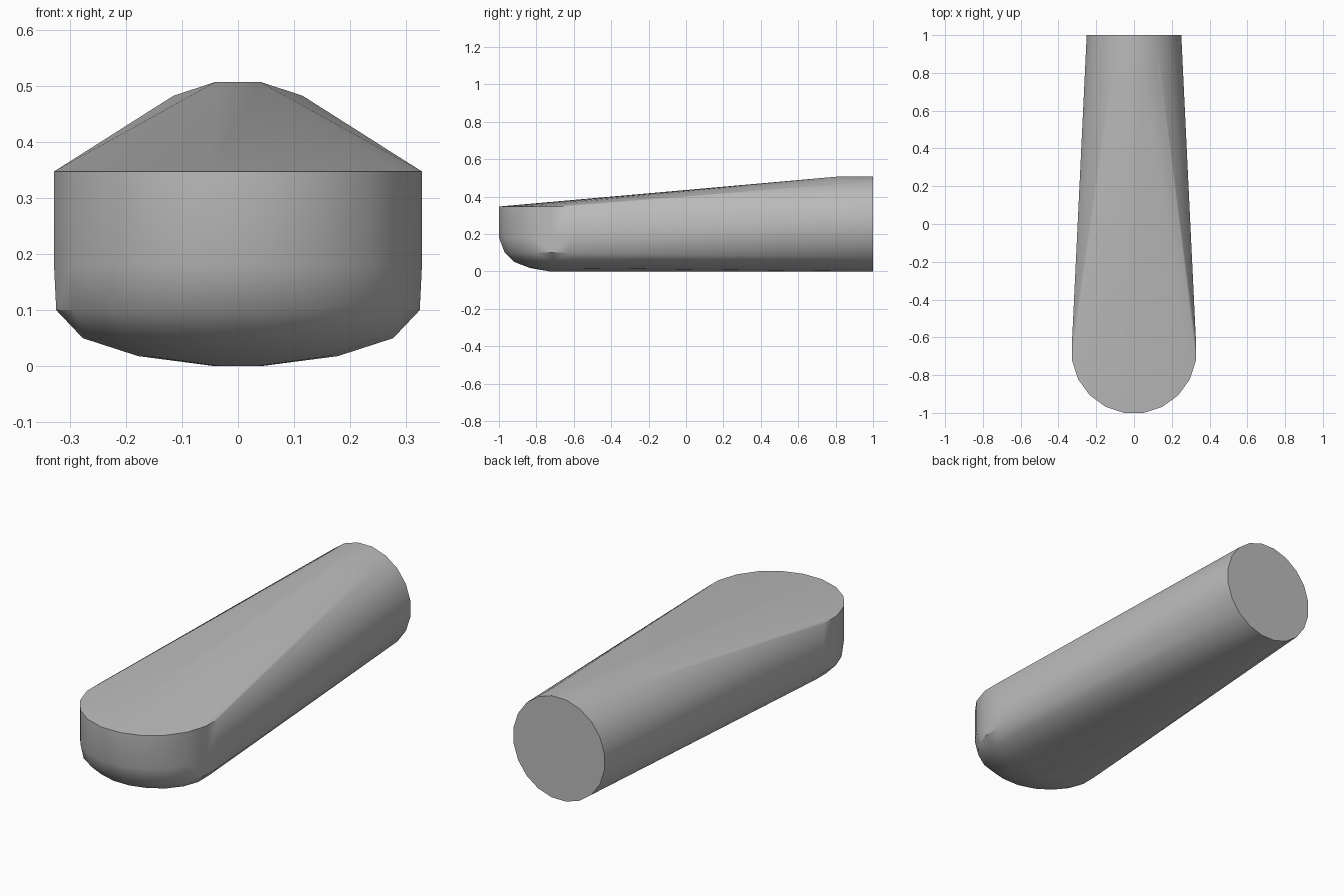
import bpy, bmesh
from math import sin, cos, tau, radians

cube = bpy.data.objects.get("Cube")
if cube:
    bpy.data.objects.remove(cube)

SIDES = 20
BOWL_Y = -0.67

# Plain grey material
grey = bpy.data.materials.new("plain_grey")
grey.use_nodes = True
colour = (0.5, 0.5, 0.5, 1)
grey.diffuse_color = colour
grey.node_tree.nodes["Principled BSDF"].inputs["Base Color"].default_value = colour

bm = bmesh.new()


def circle(rx, ry, place):
    """Add a ring of points, placed by a function of its two offsets."""
    for i in range(SIDES):
        a = tau * (i + 0.5) / SIDES
        bm.verts.new(place(rx * cos(a), ry * sin(a)))


# Rounded bowl end: height, half width, half depth
bowl = [(0.347, 0.332, 0.334), (0.18, 0.332, 0.334), (0.10, 0.328, 0.303),
        (0.05, 0.28, 0.25), (0.018, 0.18, 0.165), (0, 0.04, 0.06)]
for z, rx, ry in bowl:
    circle(rx, ry, lambda u, v: (u, BOWL_Y + v, z))

# Short round handle end
for y in (0.81, 1):
    circle(0.2535, 0.2565, lambda u, v: (u, y, 0.2535 + v))

# Stretch one skin over both ends
hull = bmesh.ops.convex_hull(bm, input=bm.verts)
spare = {g for g in hull["geom_interior"] + hull["geom_unused"]
         if isinstance(g, bmesh.types.BMVert)}
bmesh.ops.delete(bm, geom=list(spare), context='VERTS')
bmesh.ops.dissolve_limit(bm, angle_limit=radians(0.2),
                         verts=bm.verts, edges=bm.edges)
bmesh.ops.recalc_face_normals(bm, faces=bm.faces)

mesh = bpy.data.meshes.new("tapered_body")
bm.to_mesh(mesh)
bm.free()
mesh.materials.append(grey)
body = bpy.data.objects.new("tapered_body", mesh)
bpy.context.collection.objects.link(body)

# Soft sides with a crisp rim and end cap
bpy.ops.object.select_all(action='DESELECT')
body.select_set(True)
bpy.context.view_layer.objects.active = body
bpy.ops.object.shade_smooth_by_angle(angle=radians(35))
